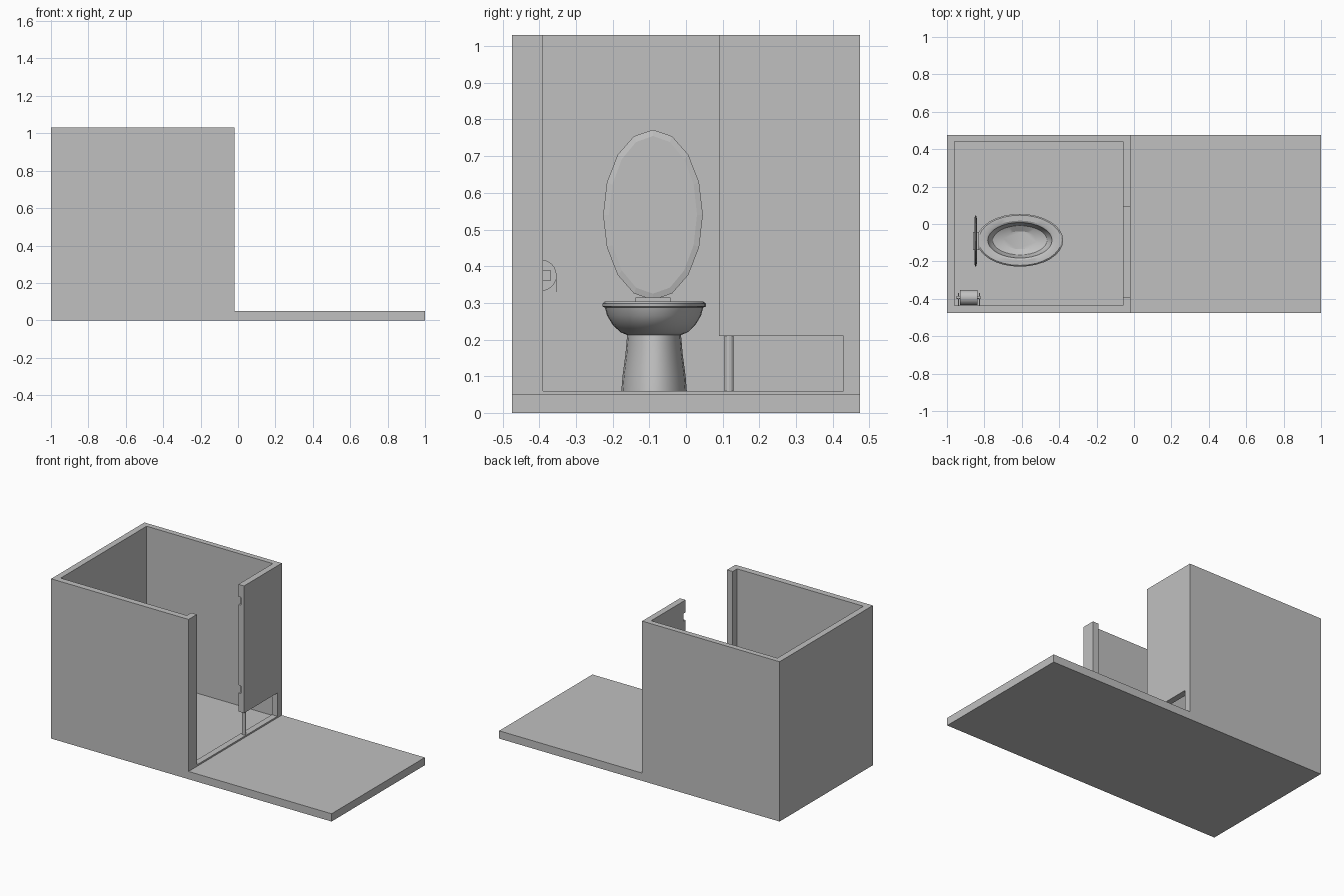
import bpy, bmesh, math

if "Cube" in bpy.data.objects:
    bpy.data.objects.remove(bpy.data.objects["Cube"])

grey = bpy.data.materials.new("plain grey")
grey.diffuse_color = (0.53, 0.53, 0.53, 1)
grey.use_nodes = True
grey.node_tree.nodes["Principled BSDF"].inputs["Base Color"].default_value = grey.diffuse_color


def finish(name, bm, smooth=None):
    bmesh.ops.recalc_face_normals(bm, faces=bm.faces)
    me = bpy.data.meshes.new(name)
    bm.to_mesh(me)
    bm.free()
    me.materials.append(grey)
    ob = bpy.data.objects.new(name, me)
    bpy.context.collection.objects.link(ob)
    if smooth:
        bpy.ops.object.select_all(action='DESELECT')
        ob.select_set(True)
        bpy.context.view_layer.objects.active = ob
        bpy.ops.object.shade_smooth_by_angle(angle=math.radians(smooth))
    return ob


def prism(name, outline, z0, z1):
    """Extrude an xy outline from z0 to z1."""
    bm = bmesh.new()
    f = bm.faces.new([bm.verts.new((x, y, z0)) for x, y in outline])
    r = bmesh.ops.extrude_face_region(bm, geom=[f])
    for v in r['geom']:
        if isinstance(v, bmesh.types.BMVert):
            v.co.z = z1
    return finish(name, bm)


def box(name, x0, x1, y0, y1, z0, z1):
    return prism(name, [(x0, y0), (x1, y0), (x1, y1), (x0, y1)], z0, z1)


def loft(name, rings, n, place, smooth=None):
    """Skin elliptical rings (half a, half b, level); place maps to xyz."""
    bm = bmesh.new()
    loops = []
    for a, b, h in rings:
        loops.append([bm.verts.new(place(a * math.cos(2 * math.pi * i / n),
                                         b * math.sin(2 * math.pi * i / n), h))
                      for i in range(n)])
    for p, q in zip(loops, loops[1:]):
        for i in range(n):
            j = (i + 1) % n
            bm.faces.new((p[i], p[j], q[j], q[i]))
    bm.faces.new(loops[0])
    bm.faces.new(loops[-1])
    return finish(name, bm, smooth)


# Ground slab
box("base_slab", -1, 1, -0.475, 0.475, 0, 0.05)

# Three-sided shell with a short return beside the doorway, one outline
prism("stall_walls", [(-1, -0.475), (-0.02, -0.475), (-0.02, -0.39), (-0.06, -0.39),
                      (-0.06, -0.435), (-0.96, -0.435), (-0.96, 0.44), (-0.06, 0.44),
                      (-0.06, 0.43), (-0.02, 0.43), (-0.02, 0.475), (-1, 0.475)],
      0.05, 1.03)
box("threshold", -0.06, -0.02, -0.39, 0.43, 0.05, 0.06)

# Partition beside the doorway, raised off the floor, with two hinge notches
plain = [(-0.06, 0.09), (-0.02, 0.09), (-0.02, 0.43), (-0.06, 0.43)]
notched = [(-0.04, 0.09), (-0.02, 0.09), (-0.02, 0.43), (-0.06, 0.43),
           (-0.06, 0.11), (-0.04, 0.11)]
levels = [0.21, 0.33, 0.38, 0.90, 0.95, 1.03]
for k, (a, b) in enumerate(zip(levels, levels[1:])):
    prism(f"partition_{k}", notched if k % 2 else plain, a, b)

# Support post under the partition
loft("partition_post", [(0.0125, 0.0125, 0.06), (0.0125, 0.0125, 0.21)], 12,
     lambda u, v, h: (-0.04 + u, 0.1175 + v, h))


# Toilet pedestal and bowl
def toilet(u, v, h):
    return (-0.61 + u, -0.087 + v, h)


loft("pedestal", [(0.15, 0.09, 0.05), (0.143, 0.086, 0.10),
                  (0.13, 0.078, 0.16), (0.122, 0.073, 0.218)], 20, toilet, 30)
loft("bowl", [(0.125, 0.075, 0.213), (0.155, 0.092, 0.22), (0.19, 0.113, 0.24),
              (0.213, 0.128, 0.265), (0.221, 0.134, 0.287), (0.230, 0.141, 0.29),
              (0.231, 0.141, 0.298), (0.222, 0.134, 0.304), (0.185, 0.105, 0.304),
              (0.172, 0.095, 0.298), (0.167, 0.09, 0.275), (0.145, 0.078, 0.245),
              (0.09, 0.048, 0.225)], 32, toilet, 30)


# Raised lid and its hinge block
loft("lid", [(0.12, 0.215, -0.853), (0.136, 0.232, -0.850), (0.136, 0.232, -0.844),
             (0.12, 0.215, -0.840)], 16,
     lambda u, v, h: (h, -0.09 + u, 0.54 + v))
box("lid_hinge", -0.862, -0.828, -0.138, -0.042, 0.295, 0.315)


# Paper roll on a wall bracket
def along_x(u, v, h):
    return (h, -0.393 + u, 0.375 + v)


loft("paper_roll", [(0.04, 0.042, -0.93), (0.04, 0.042, -0.838)], 24, along_x, 30)
loft("roll_bar", [(0.009, 0.009, -0.948), (0.009, 0.009, -0.82)], 12, along_x, 30)
for k, x in enumerate((-0.942, -0.83)):
    box(f"roll_bracket_{k}", x, x + 0.006, -0.436, -0.37, 0.36, 0.39)
box("paper_sheet", -0.93, -0.838, -0.355, -0.353, 0.33, 0.375)
